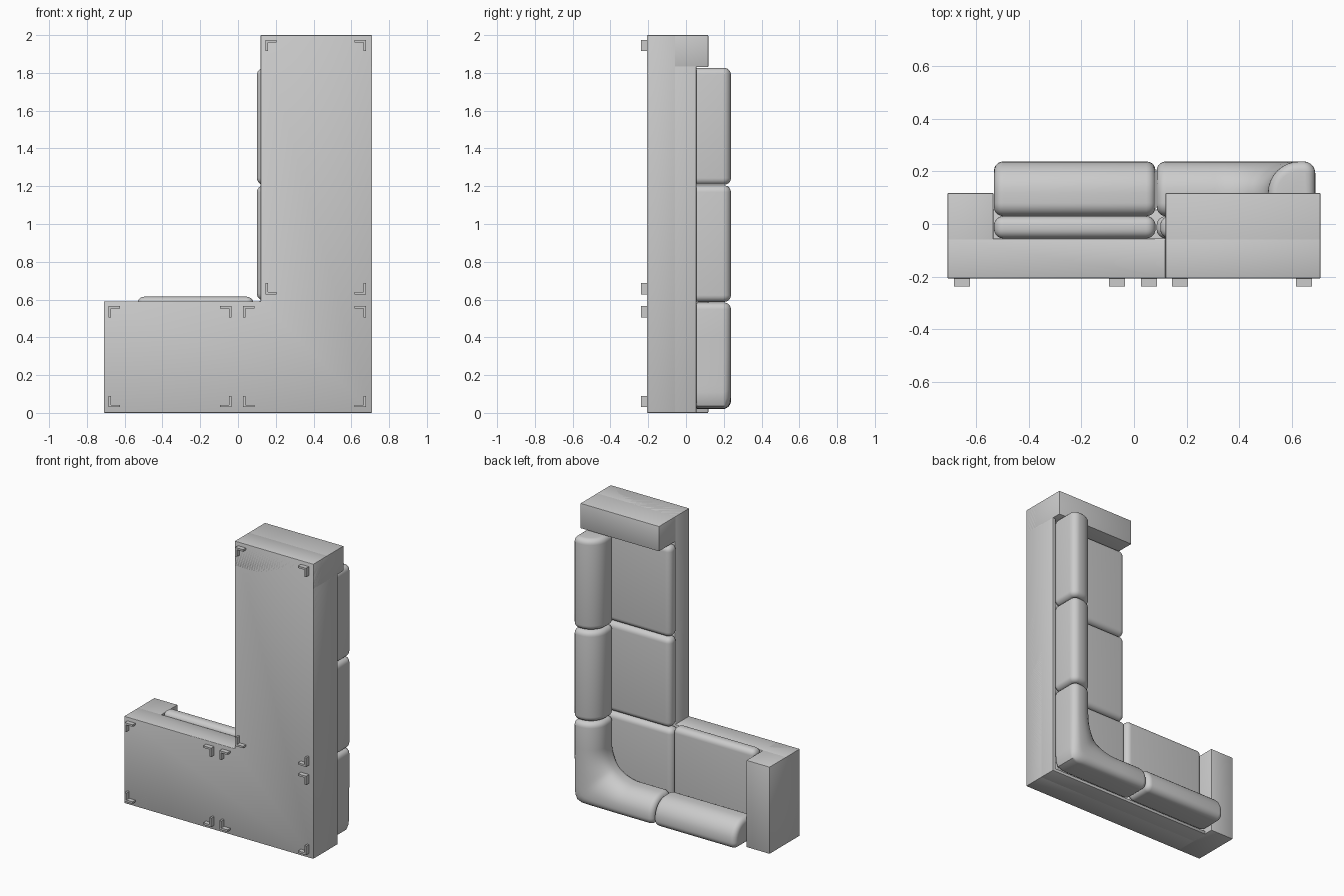
import bpy, bmesh
from math import sin, cos, pi
from mathutils import Vector

if "Cube" in bpy.data.objects:
    bpy.data.objects.remove(bpy.data.objects["Cube"])

fabric = bpy.data.materials.new("light_grey")
fabric.use_nodes = True
grey = (0.6, 0.6, 0.6, 1)
fabric.diffuse_color = grey
fabric.node_tree.nodes["Principled BSDF"].inputs["Base Color"].default_value = grey

DEPTH, LOW, HIGH = 0.18, 0.03, 0.238   # back cushion cross-section
ROUND, STEPS = 0.035, 5                # cushion end rounding


def finish(name, bm, angle=40):
    bmesh.ops.recalc_face_normals(bm, faces=bm.faces)
    mesh = bpy.data.meshes.new(name)
    bm.to_mesh(mesh)
    bm.free()
    ob = bpy.data.objects.new(name, mesh)
    bpy.context.collection.objects.link(ob)
    mesh.materials.append(fabric)
    bpy.ops.object.select_all(action='DESELECT')
    ob.select_set(True)
    bpy.context.view_layer.objects.active = ob
    bpy.ops.object.shade_smooth_by_angle(angle=angle * pi / 180)
    return ob


def prism(name, outline, y0, y1, bevel=0.0, segments=2):
    """Extrude an (x, z) outline from y0 to y1 and round its edges."""
    bm = bmesh.new()
    face = bm.faces.new([bm.verts.new((x, y0, z)) for x, z in outline])
    new = bmesh.ops.extrude_face_region(bm, geom=[face])["geom"]
    verts = [v for v in new if isinstance(v, bmesh.types.BMVert)]
    bmesh.ops.translate(bm, verts=verts, vec=(0, y1 - y0, 0))
    if bevel:
        bmesh.ops.bevel(bm, geom=bm.edges[:], offset=bevel, segments=segments,
                        profile=0.5, affect='EDGES')
    return finish(name, bm)


def rect(x0, x1, z0, z1):
    return [(x0, z0), (x1, z0), (x1, z1), (x0, z1)]


def profile(inset):
    """Cushion section: soft front top, tighter other corners."""
    p0, p1, q0, q1 = inset, DEPTH - inset, LOW + inset, HIGH - inset
    points = []
    for px, qx, sp, sq, radius, start in (
            (p0, q0, 1, 1, 0.05, pi), (p1, q0, -1, 1, 0.04, 1.5 * pi),
            (p1, q1, -1, -1, 0.045, 0), (p0, q1, 1, -1, 0.12, 0.5 * pi)):
        r = radius - inset
        for k in range(9):
            a = start + k * pi / 16
            points.append((px + sp * r + r * cos(a), qx + sq * r + r * sin(a)))
    return points


def sweep(name, stations):
    """Skin the section over (front point, vector to rear, inset) stations."""
    bm = bmesh.new()
    rings = []
    for origin, across, inset in stations:
        ring = []
        for p, q in profile(inset):
            at = origin + across * (p / DEPTH)
            ring.append(bm.verts.new((at.x, q, at.y)))
        rings.append(ring)
    n = len(rings[0])
    for a, b in zip(rings, rings[1:]):
        for i in range(n):
            j = (i + 1) % n
            bm.faces.new((a[i], a[j], b[j], b[i]))
    bm.faces.new(rings[0])
    bm.faces.new(rings[-1])
    return finish(name, bm)


def rounded_end(tip, inward, across):
    out = []
    for k in range(STEPS + 1):
        a = (1 - k / STEPS) * pi / 2
        out.append((tip + inward * ROUND * (1 - sin(a)), across, ROUND * (1 - cos(a))))
    return out


def straight_cushion(name, start, end, across):
    start, end, across = Vector(start), Vector(end), Vector(across)
    along = (end - start).normalized()
    sweep(name, rounded_end(start, along, across)
          + rounded_end(end, -along, across)[::-1])


# Frame: L-shaped base, two arms and the low back panels
prism("base", [(-0.71, 0), (0.71, 0), (0.71, 2), (0.12, 2), (0.12, 0.59), (-0.71, 0.59)],
      -0.207, -0.055, 0.004)
prism("short_side_arm", rect(-0.71, -0.535, 0, 0.59), -0.207, 0.118, 0.004)
prism("long_side_arm", rect(0.12, 0.71, 1.83, 2), -0.207, 0.118, 0.004)
prism("back_panel", [(-0.54, 0), (0.71, 0), (0.71, 1.835), (0.688, 1.835),
                     (0.688, 0.022), (-0.54, 0.022)], -0.207, 0.055, 0.004)

# Seat cushions
for name, box in (("short_side_seat", (-0.533, 0.082, 0.025, 0.615)),
                  ("corner_seat", (0.086, 0.685, 0.025, 0.592)),
                  ("middle_seat", (0.1, 0.685, 0.596, 1.204)),
                  ("end_seat", (0.1, 0.685, 1.208, 1.825))):
    prism(name, rect(*box), -0.055, 0.03, 0.036, 6)

# Back cushions
rear_x, rear_z = (DEPTH, 0), (0, -DEPTH)
straight_cushion("short_side_back_cushion", (-0.533, 0.2), (0.082, 0.2), rear_z)
straight_cushion("middle_back_cushion", (0.51, 0.588), (0.51, 1.204), rear_x)
straight_cushion("end_back_cushion", (0.51, 1.208), (0.51, 1.826), rear_x)

# Corner back cushion, curved inside and square outside
FILLET = 0.2
pivot = Vector((0.51 - FILLET, 0.2 + FILLET))
stations = rounded_end(Vector((0.086, 0.2)), Vector((1, 0)), Vector(rear_z))
for k in range(25):
    a = -pi / 2 + k * pi / 48
    ray = Vector((cos(a), sin(a)))
    square = (abs(cos(a)) ** 16 + abs(sin(a)) ** 16) ** (-1 / 16)
    reach = (FILLET + DEPTH) * square - FILLET
    stations.append((pivot + ray * FILLET, ray * reach, 0))
stations += rounded_end(Vector((0.51, 0.584)), Vector((0, -1)), Vector(rear_x))[::-1]
sweep("corner_back_cushion", stations)

# Angled feet at the corners of each section
LEG, THICK = 0.06, 0.013
for label, x0, x1, z0, z1 in (("short_side", -0.685, -0.035, 0.03, 0.565),
                              ("corner", 0.027, 0.677, 0.03, 0.565),
                              ("long_side", 0.145, 0.677, 0.628, 1.975)):
    for x, sx, side in ((x0, 1, "right"), (x1, -1, "left")):
        for z, sz, end in ((z0, 1, "lower"), (z1, -1, "upper")):
            shape = [(0, 0), (LEG, 0), (LEG, THICK), (THICK, THICK), (THICK, LEG), (0, LEG)]
            prism(f"{label}_{end}_{side}_foot",
                  [(x + sx * u, z + sz * v) for u, v in shape], -0.238, -0.205)
